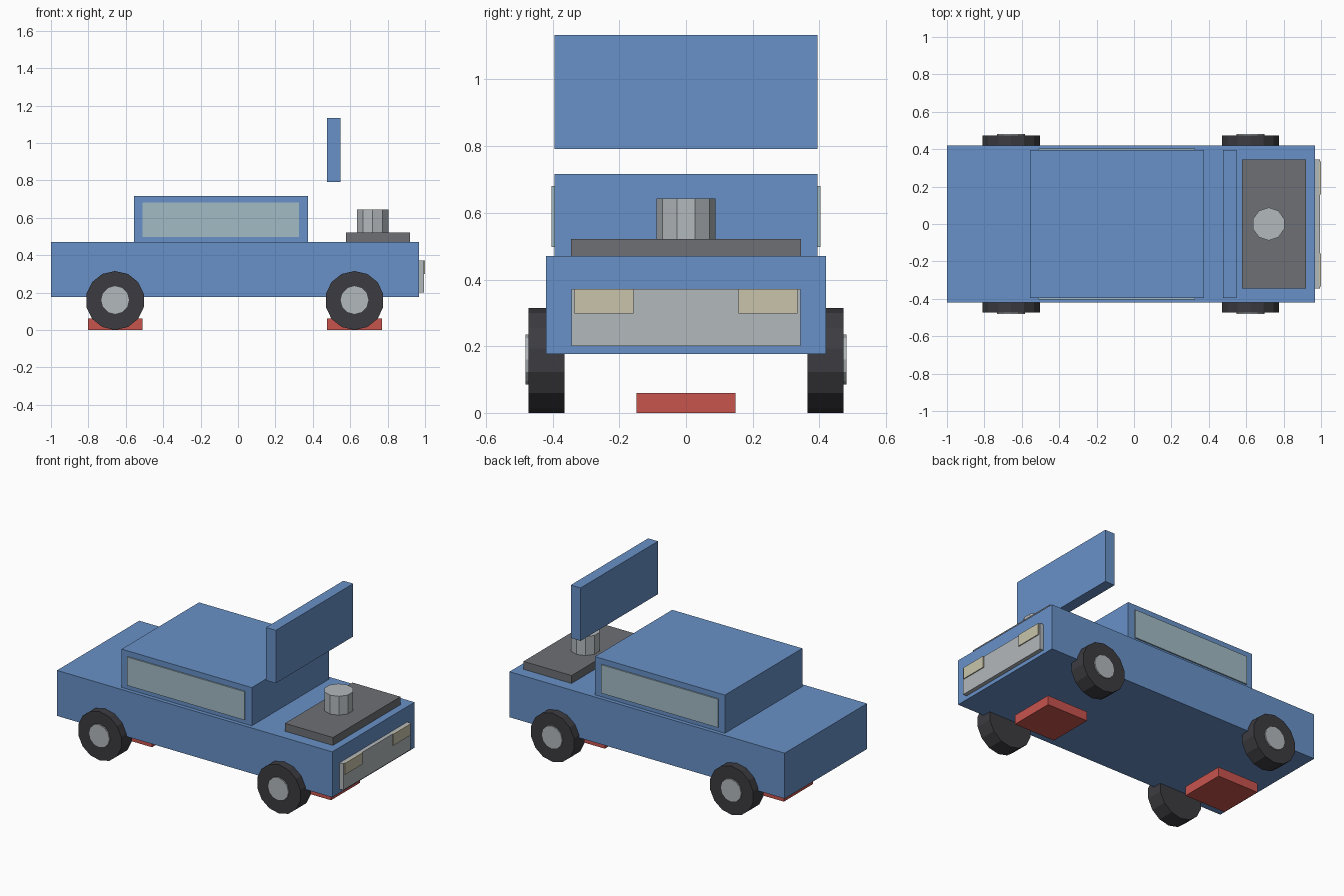
import bpy, math

if "Cube" in bpy.data.objects:
    bpy.data.objects.remove(bpy.data.objects["Cube"])

def material(name, rgb):
    m = bpy.data.materials.new(name)
    m.diffuse_color = (*rgb, 1)
    m.use_nodes = True
    m.node_tree.nodes["Principled BSDF"].inputs["Base Color"].default_value = m.diffuse_color
    return m

BLUE = material("body blue", (0.138, 0.283, 0.578))
GLASS = material("window glass", (0.36, 0.50, 0.56))
TYRE = material("tyre black", (0.045, 0.045, 0.053))
METAL = material("light metal", (0.45, 0.48, 0.50))
ENGINE = material("engine grey", (0.155, 0.16, 0.175))
LAMP = material("lamp cream", (0.58, 0.55, 0.41))
RED = material("block red", (0.578, 0.089, 0.076))

def box(name, x, y, z, mat):
    """Box from (min, max) ranges on each axis."""
    bpy.ops.mesh.primitive_cube_add(size=1, location=[sum(r) / 2 for r in (x, y, z)])
    o = bpy.context.object
    o.name = name
    o.scale = [r[1] - r[0] for r in (x, y, z)]
    bpy.ops.object.transform_apply(location=False, rotation=False, scale=True)
    o.data.materials.append(mat)

def drum(name, loc, radius, depth, sides, mat, tilt=0):
    bpy.ops.mesh.primitive_cylinder_add(vertices=sides, radius=radius, depth=depth,
                                        location=loc, rotation=(tilt, 0, 0))
    o = bpy.context.object
    o.name = name
    o.data.materials.append(mat)

# Body, cabin and raised hood
box("body", (-1, 0.968), (-0.42, 0.42), (0.176, 0.47), BLUE)
box("cabin", (-0.555, 0.375), (-0.395, 0.395), (0.47, 0.717), BLUE)
box("raised_hood", (0.477, 0.547), (-0.395, 0.395), (0.791, 1.133), BLUE)

# Engine deck and air filter
box("engine_deck", (0.577, 0.92), (-0.345, 0.345), (0.47, 0.521), ENGINE)
drum("air_filter", (0.72, 0, 0.582), 0.088, 0.122, 10, METAL)

# Grille
box("grille", (0.968, 0.994), (-0.344, 0.344), (0.2, 0.371), METAL)

for s, side in ((-1, "right"), (1, "left")):
    # Headlights and side windows
    box("headlight_" + side, (0.988, 1.0), sorted((s * 0.157, s * 0.335)), (0.298, 0.372), LAMP)
    box("window_" + side, (-0.51, 0.327), sorted((s * 0.394, s * 0.403)), (0.497, 0.681), GLASS)
    # Wheels with hub caps
    for x, end in ((-0.657, "rear"), (0.623, "front")):
        drum(f"tyre_{end}_{side}", (x, s * 0.419, 0.1575), 0.1575, 0.108, 14, TYRE, math.pi / 2)
        drum(f"hub_{end}_{side}", (x, s * 0.470, 0.16), 0.0745, 0.022, 12, METAL, math.pi / 2)

# Blocks on the ground between the wheels
for x, end in ((-0.657, "rear"), (0.623, "front")):
    box("ground_block_" + end, (x - 0.146, x + 0.146), (-0.148, 0.148), (0, 0.06), RED)
